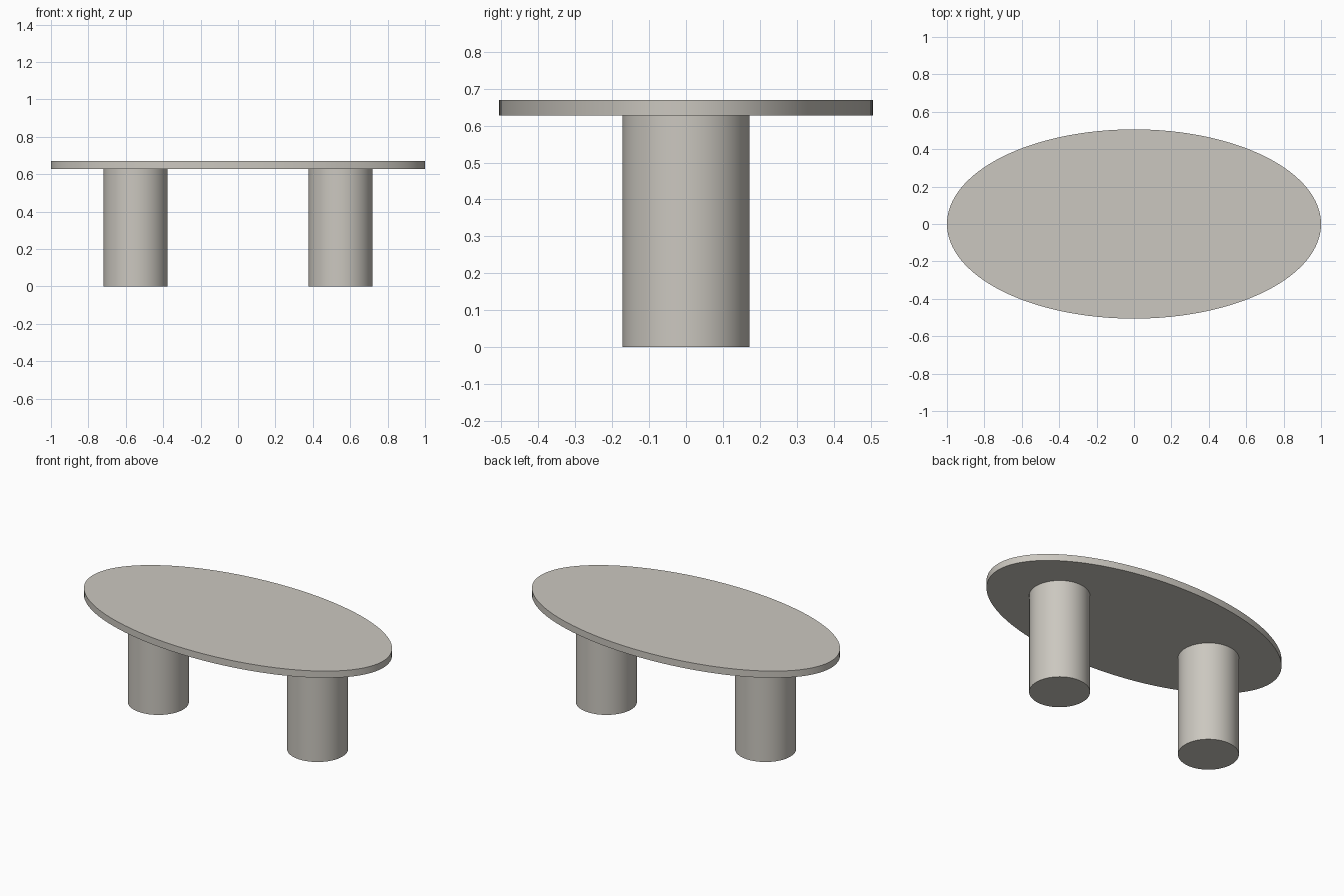
import bpy
import math

if "Cube" in bpy.data.objects:
    bpy.data.objects.remove(bpy.data.objects["Cube"])

stone = bpy.data.materials.new("warm_grey")
stone.diffuse_color = (0.60, 0.575, 0.525, 1.0)
stone.use_nodes = True
stone.node_tree.nodes["Principled BSDF"].inputs["Base Color"].default_value = stone.diffuse_color


def cylinder(name, rx, ry, z0, z1, x=0.0, sides=64):
    """Upright elliptical cylinder from z0 to z1."""
    bpy.ops.mesh.primitive_cylinder_add(
        vertices=sides, radius=1, depth=1, location=(x, 0, (z0 + z1) / 2))
    obj = bpy.context.object
    obj.name = name
    obj.scale = (rx, ry, z1 - z0)
    bpy.ops.object.transform_apply(location=False, rotation=False, scale=True)
    obj.data.materials.append(stone)
    bpy.ops.object.shade_smooth_by_angle(angle=math.radians(30))
    return obj


# Thin oval top
cylinder("table_top", 1.0, 0.506, 0.627, 0.669, sides=128)

# Two thick round legs
for side, x in (("left", -0.548), ("right", 0.548)):
    cylinder(side + "_leg", 0.172, 0.172, 0.0, 0.627, x)
